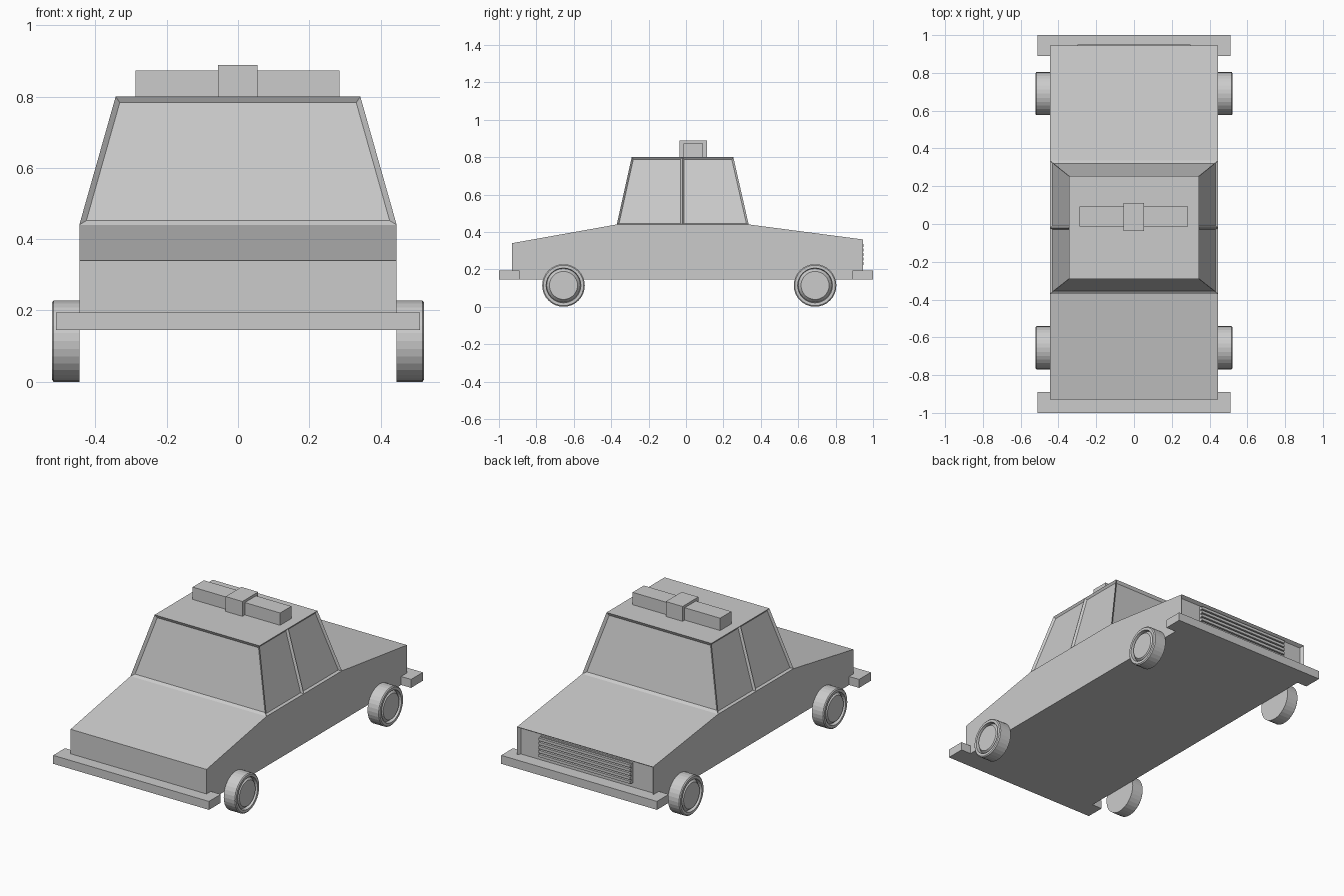
import bpy, bmesh, math
from mathutils import Vector

cube = bpy.data.objects.get("Cube")
if cube:
    bpy.data.objects.remove(cube, do_unlink=True)

grey = bpy.data.materials.new("light_grey")
grey.use_nodes = True
COLOUR = (0.6, 0.6, 0.6, 1)
grey.diffuse_color = COLOUR
grey.node_tree.nodes["Principled BSDF"].inputs["Base Color"].default_value = COLOUR


def finish(name, bm):
    bmesh.ops.recalc_face_normals(bm, faces=bm.faces)
    mesh = bpy.data.meshes.new(name)
    bm.to_mesh(mesh)
    bm.free()
    mesh.materials.append(grey)
    obj = bpy.data.objects.new(name, mesh)
    bpy.context.collection.objects.link(obj)
    return obj


def loft(rings):
    """Closed solid through rings of equal point count."""
    bm = bmesh.new()
    loops = [[bm.verts.new(p) for p in ring] for ring in rings]
    n = len(loops[0])
    for a, b in zip(loops, loops[1:]):
        for i in range(n):
            j = (i + 1) % n
            bm.faces.new((a[i], a[j], b[j], b[i]))
    bm.faces.new(loops[0][::-1])
    bm.faces.new(loops[-1])
    bmesh.ops.recalc_face_normals(bm, faces=bm.faces)
    bm.normal_update()
    return bm


def recess(bm, test, margin, depth):
    faces = [f for f in bm.faces if test(f)]
    bmesh.ops.inset_individual(bm, faces=faces, thickness=margin, depth=-depth,
                               use_even_offset=True)
    bm.normal_update()


def box(name, x0, x1, y0, y1, z0, z1):
    base = [(x0, y0), (x1, y0), (x1, y1), (x0, y1)]
    return finish(name, loft([[(x, y, z) for x, y in base] for z in (z0, z1)]))


# Lower body: side profile extruded across, with a recessed panel at the back
HALF = 0.445
profile = [(-0.93, 0.145), (-0.93, 0.34), (-0.37, 0.44),
           (0.335, 0.44), (0.945, 0.36), (0.945, 0.145)]
body = loft([[(x, y, z) for y, z in profile] for x in (-HALF, HALF)])
recess(body, lambda f: f.normal.y > 0.9, 0.012, 0.02)
finish("body", body)

# Cabin: tapered block, sides split at the door pillar, windows recessed
def cabin_ring(half, front, back, z):
    pillar = -0.02
    return [(-half, front, z), (half, front, z), (half, pillar, z),
            (half, back, z), (-half, back, z), (-half, pillar, z)]

cabin = loft([cabin_ring(HALF, -0.37, 0.335, 0.44),
              cabin_ring(0.343, -0.29, 0.253, 0.8)])
recess(cabin, lambda f: abs(f.normal.y) > 0.8, 0.015, 0.012)
recess(cabin, lambda f: abs(f.normal.x) > 0.8 and f.calc_area() > 0.05, 0.01, 0.012)
finish("cabin", cabin)

# Bumpers wrap past the body sides
box("front_bumper", -0.51, 0.51, -1.0, -0.89, 0.145, 0.195)
box("rear_bumper", -0.51, 0.51, 0.89, 1.0, 0.145, 0.195)

# Grille: backing plate with horizontal slats
box("grille_backing", -0.3, 0.3, 0.92, 0.936, 0.22, 0.34)
SLATS = 5
pitch = 0.12 / SLATS
for i in range(SLATS):
    z = 0.22 + i * pitch
    box(f"grille_slat_{i + 1}", -0.3, 0.3, 0.93, 0.95, z + 0.003, z + pitch - 0.005)

# Roof light
box("roof_light_bar", -0.288, 0.285, -0.013, 0.092, 0.8, 0.873)
box("roof_light_centre", -0.056, 0.054, -0.036, 0.112, 0.8, 0.888)

# Wheels: turned profile of (distance out, radius), with a tapered hub
SEGMENTS = 32
wheel_profile = [(0.445, 0.114), (0.517, 0.114), (0.522, 0.108),
                 (0.522, 0.093), (0.502, 0.09), (0.52, 0.075)]
for end, y in (("front", -0.655), ("rear", 0.69)):
    for side, s in (("left", 1), ("right", -1)):
        rings = []
        for out, r in wheel_profile:
            angles = [2 * math.pi * i / SEGMENTS for i in range(SEGMENTS)]
            rings.append([Vector((s * out, y + r * math.cos(a), 0.114 + r * math.sin(a)))
                          for a in angles])
        finish(f"{end}_{side}_wheel", loft(rings))
